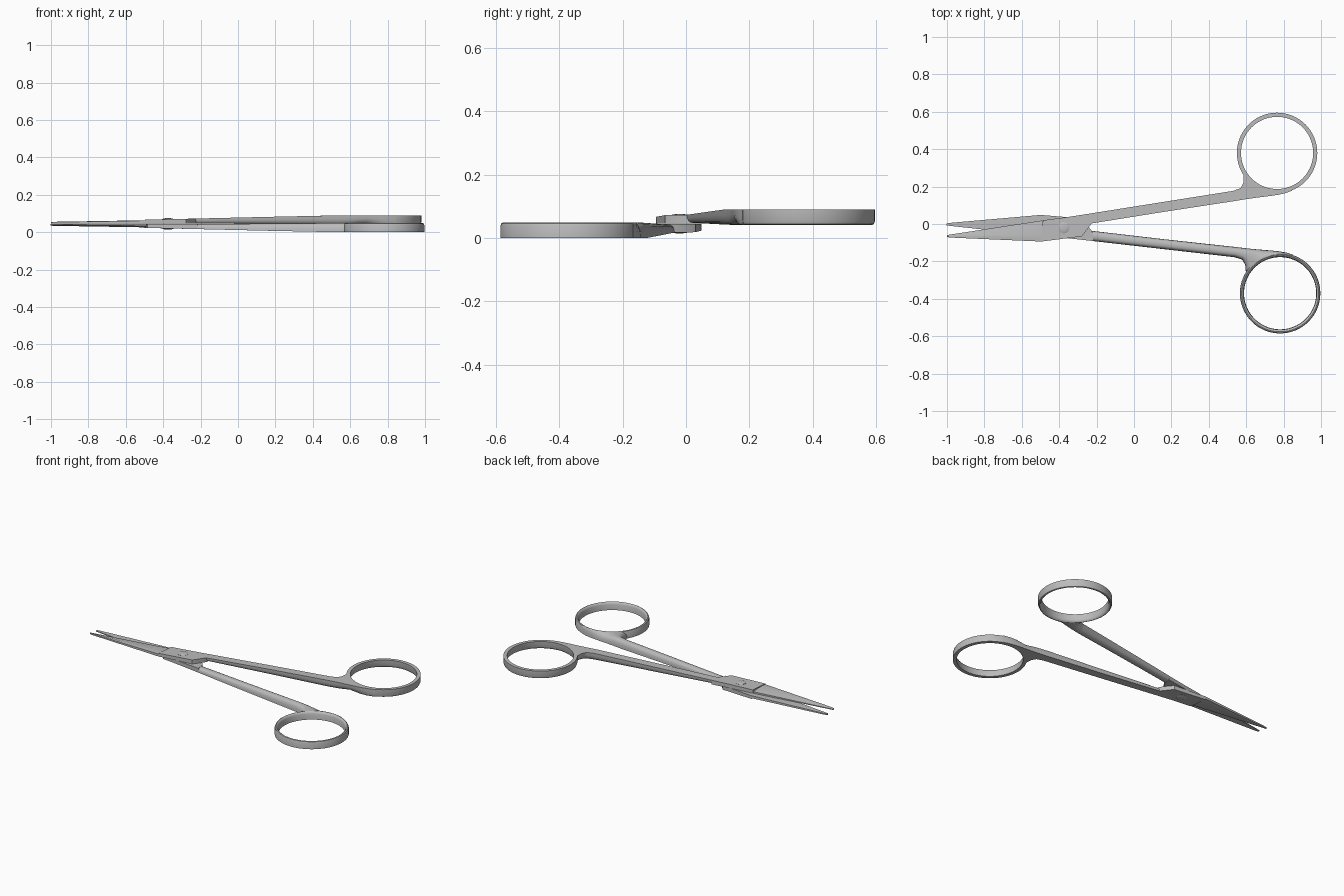
import bpy, bmesh
from math import sin, cos, pi, radians
from mathutils import Matrix, Vector

if "Cube" in bpy.data.objects:
    bpy.data.objects.remove(bpy.data.objects["Cube"])

steel = bpy.data.materials.new("steel grey")
steel.diffuse_color = (0.5, 0.5, 0.5, 1)
steel.use_nodes = True
steel.node_tree.nodes["Principled BSDF"].inputs["Base Color"].default_value = steel.diffuse_color

PIVOT = Vector((-0.375, -0.02, 0.045))
RING = Vector((0.765, 0.38))
# the lower half is the upper half turned 180 degrees about this line through the pivot
AXIS = Vector((cos(0.0217), sin(0.0217), 0))
FLIP = Matrix.Translation(PIVOT) @ Matrix.Rotation(pi, 4, AXIS) @ Matrix.Translation(-PIVOT)


def top_z(x):
    return min(0.09, 0.055 + 0.035 * (x + 1) / 1.5)


def bottom_z(x):
    return 0.047 - 0.006 * max(0, min(1, (x + 0.22) / 0.72))


def loft(bm, sections, closed=False):
    """Skin a list of closed cross-sections."""
    rows = [[bm.verts.new(p) for p in s] for s in sections]
    n = len(rows[0])
    for i in range(len(rows) if closed else len(rows) - 1):
        a, b = rows[i], rows[(i + 1) % len(rows)]
        for j in range(n):
            k = (j + 1) % n
            bm.faces.new((a[j], a[k], b[k], b[j]))
    if not closed:
        bm.faces.new(rows[0])
        bm.faces.new(rows[-1])


def finish(bm, name, matrix):
    bmesh.ops.recalc_face_normals(bm, faces=bm.faces)
    me = bpy.data.meshes.new(name)
    bm.to_mesh(me)
    bm.free()
    me.transform(matrix)
    me.materials.append(steel)
    ob = bpy.data.objects.new(name, me)
    bpy.context.collection.objects.link(ob)
    bpy.ops.object.select_all(action='DESELECT')
    ob.select_set(True)
    bpy.context.view_layer.objects.active = ob
    bpy.ops.object.shade_smooth_by_angle(angle=radians(40))


def ring_point(deg, r=0.205):
    return (RING.x + r * cos(radians(deg)), RING.y + r * sin(radians(deg)))


def blade(side, matrix):
    # thick spine, thin cutting edge, flat inner face
    bm = bmesh.new()
    secs = []
    for x, edge, spine, z_edge, z_spine in ((-1, -0.059, -0.07, 0.051, 0.055),
                                            (-0.97, -0.0545, -0.073, 0.051, 0.056),
                                            (-0.49, 0.019, -0.094, 0.056, 0.064)):
        ridge = spine + 0.25 * (edge - spine)
        secs.append([(x, edge, 0.046), (x, edge, z_edge), (x, ridge, z_spine),
                     (x, spine, z_spine - 0.002), (x, spine, 0.046)])
    loft(bm, secs)
    finish(bm, side + "_blade", matrix)


def joint_plate(side, matrix):
    outline = [(-0.497, -0.094), (-0.278, -0.066), (-0.225, 0.005),
               (-0.22, 0.058), (-0.37, 0.035), (-0.487, 0.02)]
    bm = bmesh.new()
    loft(bm, [[(x, y, 0.046) for x, y in outline],
              [(x, y, top_z(x)) for x, y in outline]])
    finish(bm, side + "_joint_plate", matrix)


def arm(side, matrix):
    # flat outer face, rounded inner face; widens into the finger ring
    stations = [((-0.222, 0.058), (-0.227, 0.003)),
                ((0.15, 0.117), (0.16, 0.065)),
                ((0.53, 0.177), (0.54, 0.123)),
                ((0.57, 0.192), (0.60, 0.133)),
                ((0.585, 0.22), (0.65, 0.14)),
                (ring_point(-150), (0.69, 0.145)),
                (ring_point(-130), (0.73, 0.150)),
                (ring_point(-110), (0.77, 0.156)),
                (ring_point(-90), (0.81, 0.165)),
                (ring_point(-70), (0.845, 0.178))]
    bm = bmesh.new()
    secs = []
    n = 12
    for u, l in stations:
        u, l = Vector(u), Vector(l)
        sec = []
        for i in range(n + 1):
            a = pi * i / n
            c, s = cos(a), sin(a)
            t = 0.5 - 0.5 * abs(c) ** 0.75 * (1 if c > 0 else -1)
            p = u.lerp(l, t)
            zt, zb = top_z(p.x), bottom_z(p.x)
            sec.append((p.x, p.y, zt - (zt - zb) * max(s, 0) ** 0.75))
        secs.append(sec)
    loft(bm, secs)
    finish(bm, side + "_arm", matrix)


def finger_ring(side, matrix):
    profile = [(0.215, 0.09), (0.215, 0.052), (0.212, 0.044), (0.206, 0.041),
               (0.199, 0.045), (0.195, 0.055), (0.193, 0.09)]
    bm = bmesh.new()
    loft(bm, [[(*ring_point(i * 360 / 72, r), z) for r, z in profile]
              for i in range(72)], closed=True)
    finish(bm, side + "_finger_ring", matrix)


def screw_head(side, matrix):
    # low dome over the pivot
    bm = bmesh.new()
    loft(bm, [[(PIVOT.x + r * cos(2 * pi * i / 32), PIVOT.y + r * sin(2 * pi * i / 32), z)
               for i in range(32)]
              for r, z in ((0.03, 0.046), (0.03, 0.071), (0.022, 0.074), (0.01, 0.0755))])
    finish(bm, side + "_screw_head", matrix)


for side, matrix in (("upper", Matrix.Identity(4)), ("lower", FLIP)):
    for part in (blade, joint_plate, arm, finger_ring, screw_head):
        part(side, matrix)
